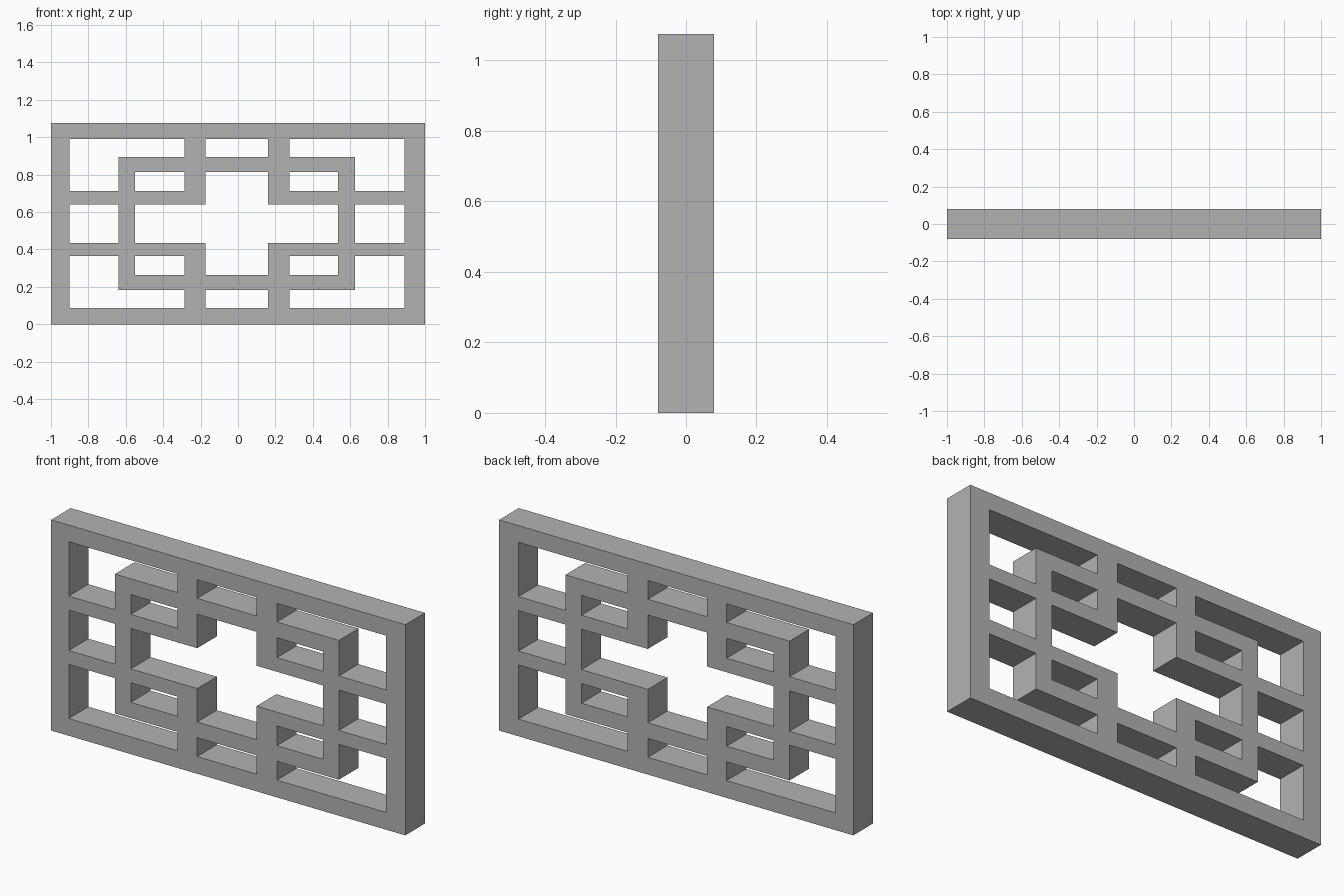
import bpy
import bmesh

cube = bpy.data.objects.get("Cube")
if cube:
    bpy.data.objects.remove(cube, do_unlink=True)

HALF_DEPTH = 0.079
# Grid lines where bars begin and end
XS = [-1, -0.9, -0.64, -0.55, -0.285, -0.175, 0.16, 0.275, 0.535, 0.625, 0.89, 1]
ZS = [0, 0.088, 0.184, 0.264, 0.364, 0.435, 0.641, 0.713, 0.814, 0.895, 0.99, 1.075]
LAST = len(XS) - 1


def mirrored(bar):
    """A bar as (x0, x1, z0, z1) line indices, with its mirror images."""
    a, b, c, d = bar
    return {(x0, x1, z0, z1)
            for x0, x1 in ((a, b), (LAST - b, LAST - a))
            for z0, z1 in ((c, d), (LAST - d, LAST - c))}


BARS = set()
BARS |= mirrored((0, 1, 0, LAST))    # outer frame sides
BARS |= mirrored((0, LAST, 0, 1))    # outer frame top and bottom
BARS |= mirrored((2, 3, 2, 9))       # inner ring sides
BARS |= mirrored((2, 9, 2, 3))       # inner ring top and bottom
BARS |= mirrored((0, 5, 4, 5))       # stub rails
BARS |= mirrored((4, 5, 0, 5))       # stub posts

# Join all bars into one flat outline without overlaps
bm = bmesh.new()
points = {(i, k): bm.verts.new((x, -HALF_DEPTH, z))
          for i, x in enumerate(XS) for k, z in enumerate(ZS)}
for i in range(LAST):
    for k in range(LAST):
        if any(a <= i < b and c <= k < d for a, b, c, d in BARS):
            bm.faces.new([points[p] for p in
                          ((i, k), (i + 1, k), (i + 1, k + 1), (i, k + 1))])
bmesh.ops.delete(bm, geom=[v for v in bm.verts if not v.link_faces], context='VERTS')

# Give the lattice its thickness
result = bmesh.ops.extrude_face_region(bm, geom=bm.faces[:], use_keep_orig=True)
back = [g for g in result["geom"] if isinstance(g, bmesh.types.BMVert)]
bmesh.ops.translate(bm, verts=back, vec=(0, 2 * HALF_DEPTH, 0))
bmesh.ops.recalc_face_normals(bm, faces=bm.faces[:])

mesh = bpy.data.meshes.new("lattice_panel")
bm.to_mesh(mesh)
bm.free()
panel = bpy.data.objects.new("lattice_panel", mesh)
bpy.context.collection.objects.link(panel)

# Plain grey material
grey = bpy.data.materials.new("grey")
grey.use_nodes = True
colour = (0.45, 0.45, 0.45, 1)
grey.diffuse_color = colour
grey.node_tree.nodes["Principled BSDF"].inputs["Base Color"].default_value = colour
mesh.materials.append(grey)
